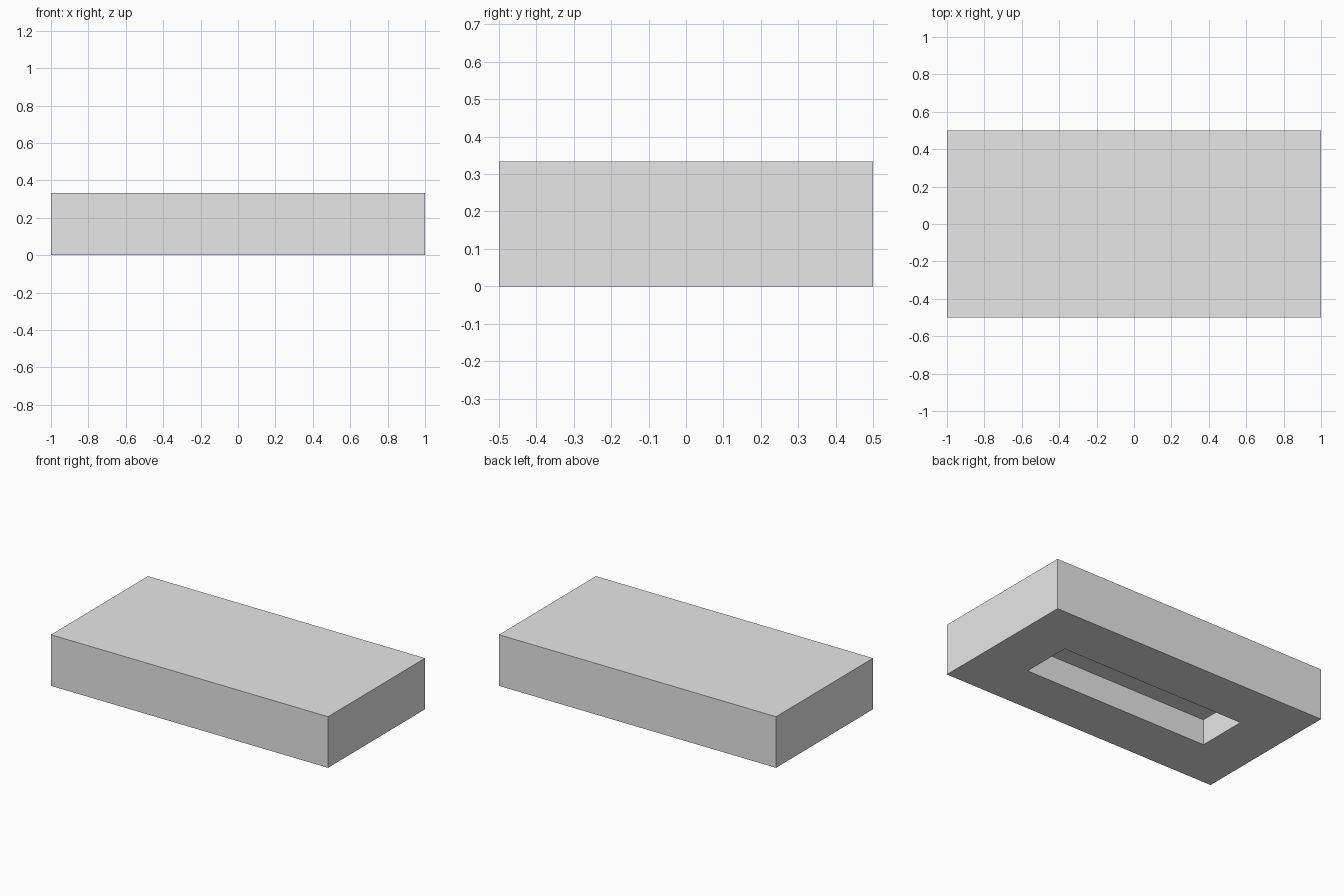
import bpy
import bmesh
from mathutils import Vector

default_cube = bpy.data.objects.get("Cube")
if default_cube:
    bpy.data.objects.remove(default_cube, do_unlink=True)

LENGTH, WIDTH, HEIGHT = 2, 1, 1 / 3
MARGIN, DEPTH = 1 / 3, 1 / 6

# Plain grey material
grey = bpy.data.materials.new("light_grey")
grey.use_nodes = True
colour = (0.8, 0.8, 0.8, 1)
grey.diffuse_color = colour
grey.node_tree.nodes["Principled BSDF"].inputs["Base Color"].default_value = colour

# Rectangular slab standing on the ground
bm = bmesh.new()
bmesh.ops.create_cube(bm, size=1)
bmesh.ops.scale(bm, vec=(LENGTH, WIDTH, HEIGHT), verts=bm.verts)
bmesh.ops.translate(bm, vec=(0, 0, HEIGHT / 2), verts=bm.verts)

# Recessed slot in the underside
underside = min(bm.faces, key=lambda f: f.calc_center_median().z)
bmesh.ops.inset_region(bm, faces=[underside], thickness=MARGIN, use_even_offset=True)
pocket = bmesh.ops.extrude_face_region(bm, geom=[underside])
roof = [v for v in pocket["geom"] if isinstance(v, bmesh.types.BMVert)]
bmesh.ops.translate(bm, vec=Vector((0, 0, DEPTH)), verts=roof)
if underside.is_valid:
    bmesh.ops.delete(bm, geom=[underside], context="FACES_ONLY")
bmesh.ops.recalc_face_normals(bm, faces=bm.faces)

mesh = bpy.data.meshes.new("slab")
bm.to_mesh(mesh)
bm.free()
mesh.materials.append(grey)
slab = bpy.data.objects.new("slab", mesh)
bpy.context.collection.objects.link(slab)
